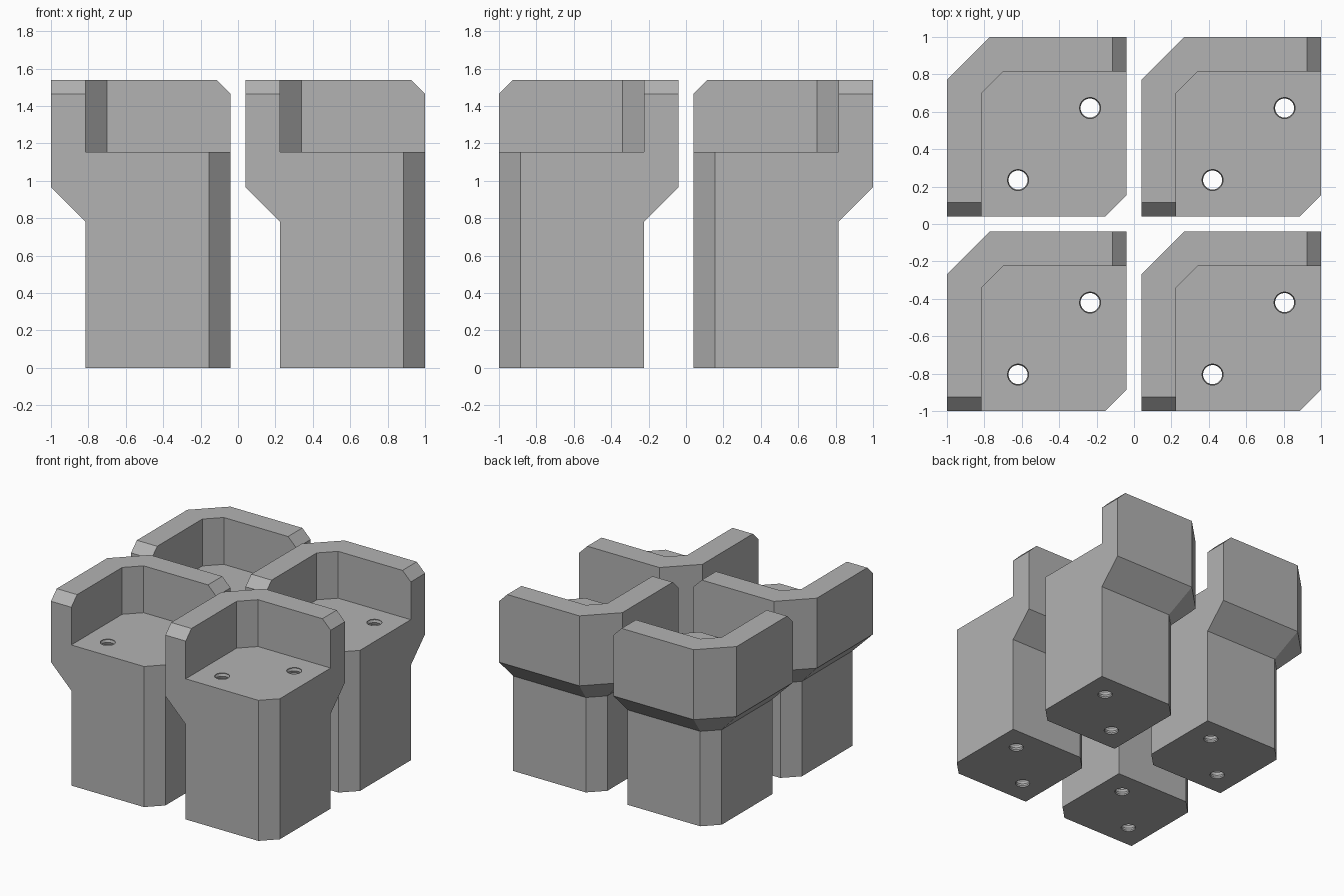
import bpy, bmesh, math

if "Cube" in bpy.data.objects:
    bpy.data.objects.remove(bpy.data.objects["Cube"])

grey = bpy.data.materials.new("grey")
grey.diffuse_color = (0.45, 0.45, 0.45, 1)
grey.use_nodes = True
grey.node_tree.nodes["Principled BSDF"].inputs["Base Color"].default_value = grey.diffuse_color

SLOPE_LOW, SLOPE_HIGH = 0.78, 0.965   # sloped underside of the overhang
FLOOR, SHOULDER, TOP = 1.155, 1.465, 1.54
PITCH = 1.04

# Matching stations along the L-shaped wall: inner point, outer point, rim height
STATIONS = [
    ((0.185, 0.0), (0.0, 0.0), SHOULDER),
    ((0.185, 0.075), (0.0, 0.075), TOP),
    ((0.185, 0.66), (0.0, 0.73), TOP),
    ((0.30, 0.775), (0.23, 0.96), TOP),
    ((0.885, 0.775), (0.885, 0.96), TOP),
    ((0.96, 0.775), (0.96, 0.96), SHOULDER),
]
CORNER = [(0.96, 0.115), (0.845, 0.0)]       # chamfered free corner of the post
HOLES = [(0.38, 0.195), (0.765, 0.58)]


def finish(bm, name):
    bmesh.ops.recalc_face_normals(bm, faces=bm.faces[:])
    mesh = bpy.data.meshes.new(name)
    bm.to_mesh(mesh)
    bm.free()
    mesh.materials.append(grey)
    return mesh


def block_mesh():
    """Post with an overhanging corner wall, as one closed solid."""
    bm = bmesh.new()
    rings = []
    for inner, outer, rim in STATIONS:
        section = [(inner, 0), (inner, SLOPE_LOW), (outer, SLOPE_HIGH),
                   (outer, rim), (inner, rim), (inner, FLOOR)]
        rings.append([bm.verts.new((*p, z)) for p, z in section])
    low = [bm.verts.new((*p, 0)) for p in CORNER]
    high = [bm.verts.new((*p, FLOOR)) for p in CORNER]
    # Wall and post skin
    for a, b in zip(rings, rings[1:]):
        for i in range(5):
            bm.faces.new((a[i], b[i], b[i + 1], a[i + 1]))
    # Two end faces, chamfered corner, base and floor
    bm.faces.new(rings[0] + [high[1], low[1]])
    bm.faces.new(rings[-1] + [high[0], low[0]])
    bm.faces.new((low[0], low[1], high[1], high[0]))
    bm.faces.new([r[0] for r in rings] + low)
    bm.faces.new([r[5] for r in rings] + high)
    bmesh.ops.recalc_face_normals(bm, faces=bm.faces[:])
    bmesh.ops.dissolve_limit(bm, angle_limit=0.01, verts=bm.verts[:], edges=bm.edges[:])
    return finish(bm, "block")


def ribbed_cutter(x, y, sides=24, steps=61, step=0.02):
    """Grooved rod that cuts a ribbed through hole."""
    bm = bmesh.new()
    rings = []
    for k in range(steps):
        r = 0.051 if k % 2 else 0.058
        z = -0.01 + k * step
        rings.append([bm.verts.new((x + r * math.cos(t), y + r * math.sin(t), z))
                      for t in (2 * math.pi * i / sides for i in range(sides))])
    for a, b in zip(rings, rings[1:]):
        for i in range(sides):
            j = (i + 1) % sides
            bm.faces.new((a[i], a[j], b[j], b[i]))
    bm.faces.new(rings[0])
    bm.faces.new(rings[-1])
    return finish(bm, "hole_cutter")


# Cut the two holes in one block
block = bpy.data.objects.new("block_1", block_mesh())
bpy.context.collection.objects.link(block)
cutters = []
for x, y in HOLES:
    cutter = bpy.data.objects.new("hole_cutter", ribbed_cutter(x, y))
    cutter.hide_render = True
    bpy.context.collection.objects.link(cutter)
    cutters.append(cutter)
    mod = block.modifiers.new("hole", 'BOOLEAN')
    mod.operation, mod.solver, mod.object = 'DIFFERENCE', 'EXACT', cutter
bpy.context.view_layer.update()
cut_mesh = bpy.data.meshes.new_from_object(
    block.evaluated_get(bpy.context.evaluated_depsgraph_get()))
block.modifiers.clear()
block.data = cut_mesh
for cutter in cutters:
    bpy.data.objects.remove(cutter)

# Four identical blocks in a two by two grid
block.location = (-1, -1, 0)
for n, (i, j) in enumerate([(1, 0), (0, 1), (1, 1)], start=2):
    copy = bpy.data.objects.new(f"block_{n}", cut_mesh)
    copy.location = (-1 + i * PITCH, -1 + j * PITCH, 0)
    bpy.context.collection.objects.link(copy)
